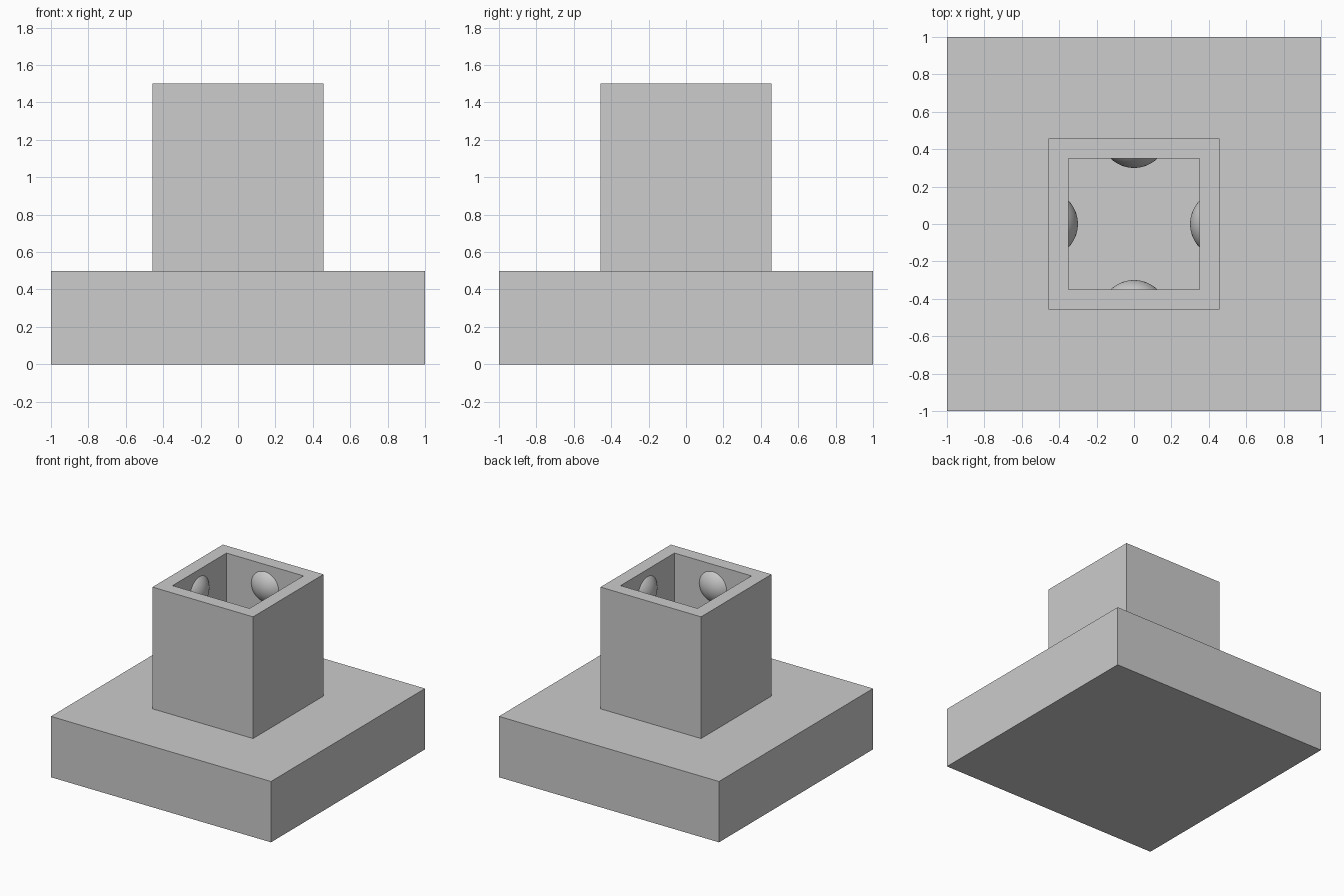
import bpy, bmesh, math
from mathutils import Matrix, Vector

cube = bpy.data.objects.get("Cube")
if cube:
    bpy.data.objects.remove(cube, do_unlink=True)

BASE_H, TOP = 0.5, 1.5
OUTER, INNER = 0.457, 0.35        # half widths of the post and its socket
BUMP_Z, BUMP_R, BUMP_OUT = 1.315, 0.181, 0.05

grey = bpy.data.materials.new("plain grey")
grey.use_nodes = True
colour = (0.604, 0.604, 0.604, 1)
grey.diffuse_color = colour
grey.node_tree.nodes["Principled BSDF"].inputs["Base Color"].default_value = colour


def add_object(name, bm):
    mesh = bpy.data.meshes.new(name)
    bm.normal_update()
    bm.to_mesh(mesh)
    bm.free()
    mesh.materials.append(grey)
    obj = bpy.data.objects.new(name, mesh)
    bpy.context.collection.objects.link(obj)
    return obj


def inset_and_move(bm, face, thickness, height):
    """Inset a horizontal face, then extrude its centre to the given height."""
    bm.normal_update()
    bmesh.ops.inset_individual(bm, faces=[face], thickness=thickness,
                               use_even_offset=True)
    moved = bmesh.ops.extrude_discrete_faces(bm, faces=[face])["faces"][0]
    for v in moved.verts:
        v.co.z = height
    return moved


# Square base with a hollow square post
bm = bmesh.new()
bmesh.ops.create_cube(bm, size=2, matrix=Matrix.Translation((0, 0, BASE_H / 2))
                      @ Matrix.Diagonal((1, 1, BASE_H / 2, 1)))
top = max(bm.faces, key=lambda f: f.calc_center_median().z)
top = inset_and_move(bm, top, 1 - OUTER, TOP)
inset_and_move(bm, top, OUTER - INNER, BASE_H)
add_object("base_and_post", bm)

# Round grip bump on each inner wall
for i, side in enumerate(("left", "back", "right", "front")):
    bm = bmesh.new()
    bmesh.ops.create_uvsphere(bm, u_segments=64, v_segments=48, radius=BUMP_R,
                              matrix=Matrix.Rotation(math.pi / 2, 4, "Y"))
    centre = INNER - BUMP_OUT + BUMP_R
    bmesh.ops.translate(bm, verts=bm.verts, vec=Vector((centre, 0, BUMP_Z)))
    bmesh.ops.bisect_plane(bm, geom=bm.verts[:] + bm.edges[:] + bm.faces[:],
                           plane_co=(INNER, 0, 0), plane_no=(1, 0, 0),
                           clear_outer=True)
    bmesh.ops.rotate(bm, verts=bm.verts, cent=(0, 0, 0),
                     matrix=Matrix.Rotation(i * math.pi / 2, 3, "Z"))
    for f in bm.faces:
        f.smooth = True
    add_object("grip_bump_" + side, bm)
